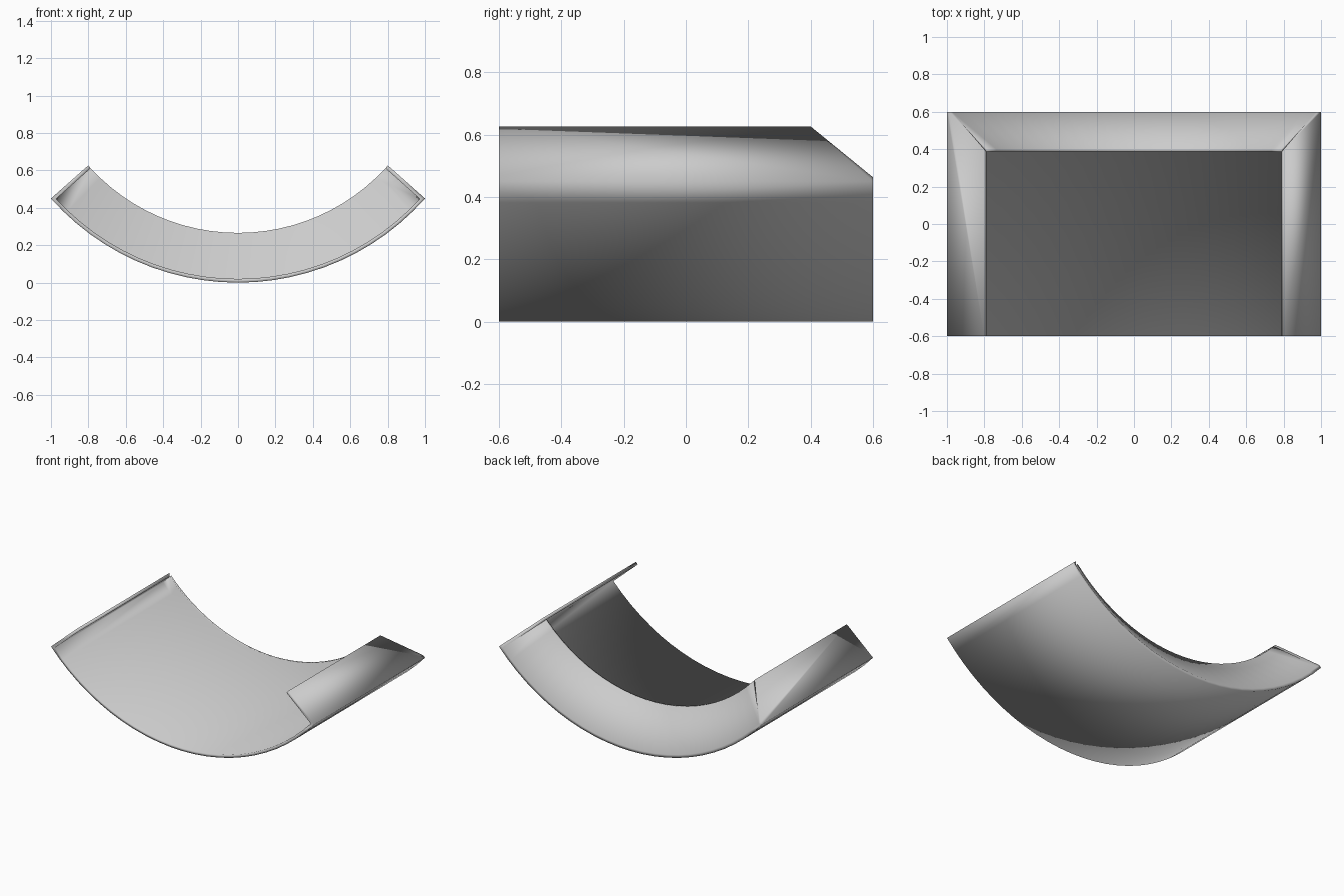
import bpy, bmesh
from math import sin, cos, asin

if "Cube" in bpy.data.objects:
    bpy.data.objects.remove(bpy.data.objects["Cube"])

R = 1.336          # outer radius of the curved sheet
TIP = 1.07         # radius reached by the folded flanges
T = 0.02           # sheet thickness
END = asin(1 / R)  # half angle of the arc
SEG = 24

bm = bmesh.new()


def polar(r, y, a, shift=0.0):
    """New vertex on the arc; shift moves it along the tangent."""
    return bm.verts.new((r * sin(a) + shift * cos(a), y, R - r * cos(a) + shift * sin(a)))


# Curved sheet with the inward-leaning back flange, swept along the arc
outer = [(R, -0.6), (R, 0.6)]
inner = [(R - T, 0.6), (TIP, 0.4), (TIP, 0.385), (R - T, 0.575), (R - T, -0.6)]
rings = []
for i in range(SEG + 1):
    f = 2 * i / SEG - 1
    rings.append([polar(r, y, f * END) for r, y in outer] +
                 [polar(r, y, f * (END - T / r)) for r, y in inner])
for a, b in zip(rings, rings[1:]):
    for i in range(7):
        j = (i + 1) % 7
        bm.faces.new((a[i], a[j], b[j], b[i]))

# Radial end flanges, folded from the sheet's ends, with a mitred back corner
for side, s in ((-1, rings[0]), (1, rings[-1])):
    a = side * END
    root, tip_back, tip_front = (polar(r, y, a) for r, y in
                                 ((R - T, 0.6), (TIP, 0.4), (TIP, -0.6)))
    in_back, in_front = (polar(TIP, y, a, -side * T) for y in (0.385, -0.6))
    for face in ((s[0], s[1], root, tip_back, tip_front),      # outside
                 (s[6], s[5], in_back, in_front),              # inside
                 (s[0], s[6], in_front, tip_front),            # front edge
                 (tip_front, in_front, in_back, tip_back),     # top edge
                 (root, tip_back, in_back, s[5], s[2]),        # mitre
                 (s[1], root, s[2]),                           # corner
                 (s[2], s[3], s[4], s[5])):                    # back flange end
        bm.faces.new(face)

bmesh.ops.recalc_face_normals(bm, faces=bm.faces)
for face in bm.faces:
    face.smooth = True   # one soft surface, folds included
mesh = bpy.data.meshes.new("folded_curved_sheet")
bm.to_mesh(mesh)
bm.free()
bpy.context.collection.objects.link(bpy.data.objects.new("folded_curved_sheet", mesh))
